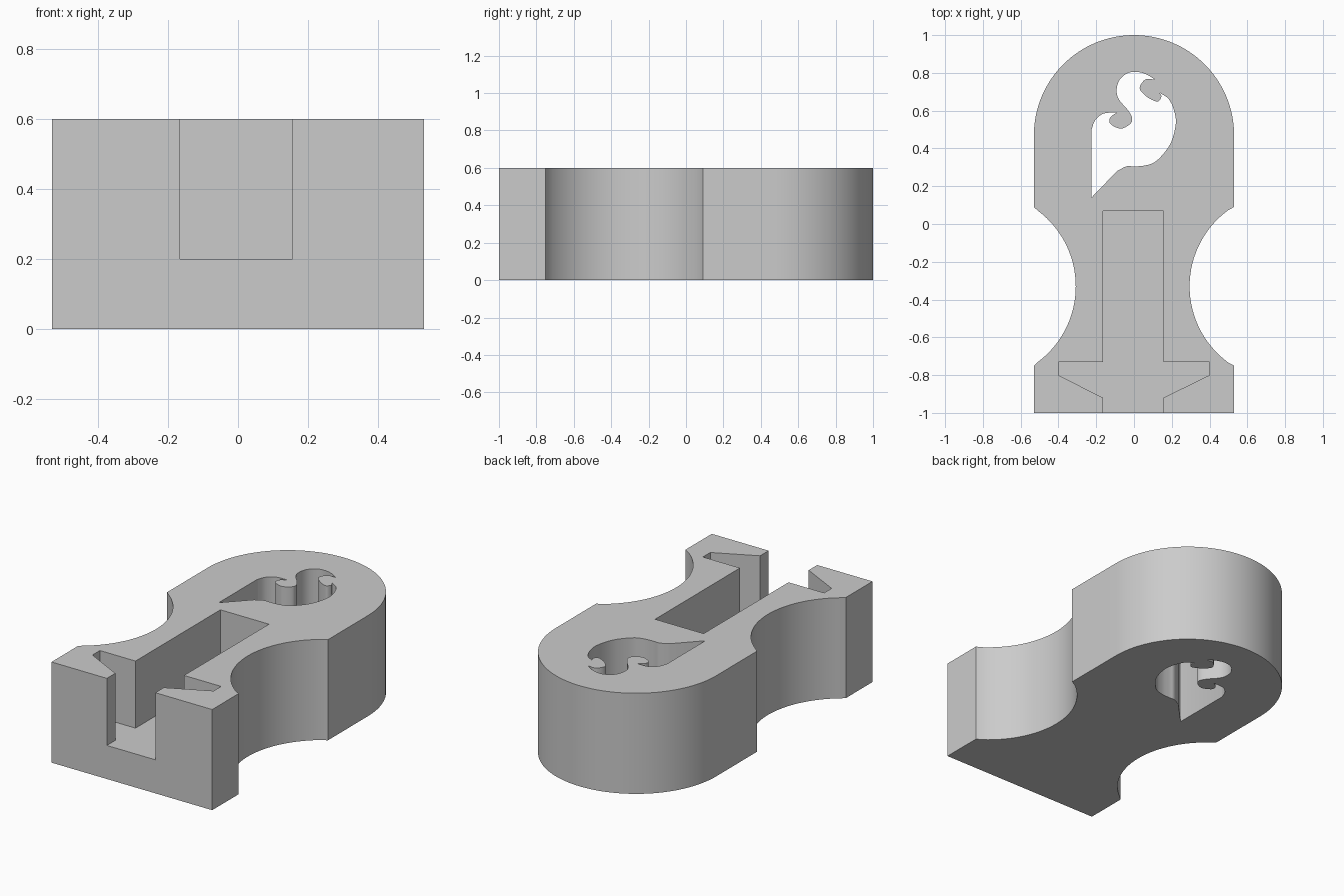
import bpy
import bmesh
from math import sin, cos, pi, asin, radians
from mathutils import Vector

cube = bpy.data.objects.get("Cube")
if cube:
    bpy.data.objects.remove(cube, do_unlink=True)

HALF, HEIGHT, FLOOR = 0.53, 0.6, 0.2

grey = bpy.data.materials.new("plain grey")
grey.use_nodes = True
colour = (0.6, 0.6, 0.6, 1)
grey.diffuse_color = colour
grey.node_tree.nodes["Principled BSDF"].inputs["Base Color"].default_value = colour


def arc(cx, cy, r, start, end, steps):
    angles = [start + (end - start) * i / steps for i in range(steps + 1)]
    return [(cx + r * cos(a), cy + r * sin(a)) for a in angles]


def smooth_path(points, steps=5):
    """Smooth curve through the points, with free ends."""
    p = [Vector(q) for q in points]
    p = [2 * p[0] - p[1]] + p + [2 * p[-1] - p[-2]]
    out = []
    for a, b, c, d in zip(p, p[1:], p[2:], p[3:]):
        for i in range(steps):
            t = i / steps
            out.append(tuple(0.5 * (2 * b + (c - a) * t + (2 * a - 5 * b + 4 * c - d) * t * t
                                    + (3 * b - a - 3 * c + d) * t ** 3)))
    return out


def prism(name, outline, low, high):
    bm = bmesh.new()
    face = bm.faces.new([bm.verts.new((x, y, low)) for x, y in outline])
    walls = bmesh.ops.extrude_face_region(bm, geom=[face])["geom"]
    top = [v for v in walls if isinstance(v, bmesh.types.BMVert)]
    bmesh.ops.translate(bm, verts=top, vec=(0, 0, high - low))
    bmesh.ops.recalc_face_normals(bm, faces=bm.faces)
    mesh = bpy.data.meshes.new(name)
    bm.to_mesh(mesh)
    bm.free()
    mesh.materials.append(grey)
    obj = bpy.data.objects.new(name, mesh)
    bpy.context.collection.objects.link(obj)
    return obj


# Body: round head, pinched waist, square foot
waist_r, waist_y = 0.5, -0.33
spread = asin(0.42 / waist_r)
edge = waist_r * cos(spread)


def waist(side):
    points = arc(HALF + edge, waist_y, waist_r, pi - spread, pi + spread, 32)
    return [(side * x - 0.007, y) for x, y in points[1:-1]]


outline = arc(0, 1 - HALF, HALF, 0, pi, 64)
outline += [(-HALF, waist_y + 0.42)] + waist(-1) + [(-HALF, waist_y - 0.42)]
outline += [(-HALF, -1), (HALF, -1), (HALF, waist_y - 0.42)]
outline += waist(1)[::-1] + [(HALF, waist_y + 0.42)]
body = prism("body", outline, 0, HEIGHT)

# Channel open at the front, with a barbed pocket on each side
left, right = -0.165, 0.155
channel = prism("channel_cutter", [
    (left, -1.1), (right, -1.1), (right, -0.92), (0.4, -0.8), (0.4, -0.73), (right, -0.73),
    (right, 0.07), (left, 0.07), (left, -0.73), (-0.4, -0.73), (-0.4, -0.8), (left, -0.92),
], FLOOR, HEIGHT + 0.1)

# Scroll-shaped hole through the head
lower_curl = [(-.09, .59), (-.125, .565), (-.125, .53), (-.07, .505), (-.02, .53), (-.01, .56),
              (-.03, .60), (-.08, .66), (-.092, .71), (-.075, .765), (-.03, .80), (.02, .805),
              (.07, .79), (.11, .765)]
upper_curl = [(.11, .765), (.06, .765), (.03, .72), (.06, .68), (.10, .655), (.13, .65),
              (.145, .675), (.135, .695)]
belly = [(.135, .695), (.185, .66), (.215, .59), (.22, .52), (.19, .42), (.12, .335),
         (.06, .31), (0, .305), (-.04, .305), (-.09, .28)]
shoulder = [(-.225, .50), (-.205, .55), (-.16, .585), (-.09, .59)]
scroll = [(-.225, .14)]
for part in (shoulder, lower_curl, upper_curl, belly):
    scroll += smooth_path(part)
scroll.append(belly[-1])
hole = prism("scroll_cutter", scroll, -0.1, HEIGHT + 0.1)

# Cut both openings, then remove the cutters
bpy.context.view_layer.objects.active = body
body.select_set(True)
for cutter in (channel, hole):
    cutter.hide_render = True
    mod = body.modifiers.new("cut", "BOOLEAN")
    mod.operation, mod.solver, mod.object = "DIFFERENCE", "EXACT", cutter
    bpy.ops.object.modifier_apply(modifier=mod.name)
    bpy.data.objects.remove(cutter, do_unlink=True)

bpy.ops.object.select_all(action="DESELECT")
body.select_set(True)
bpy.ops.object.shade_smooth_by_angle(angle=radians(30))
